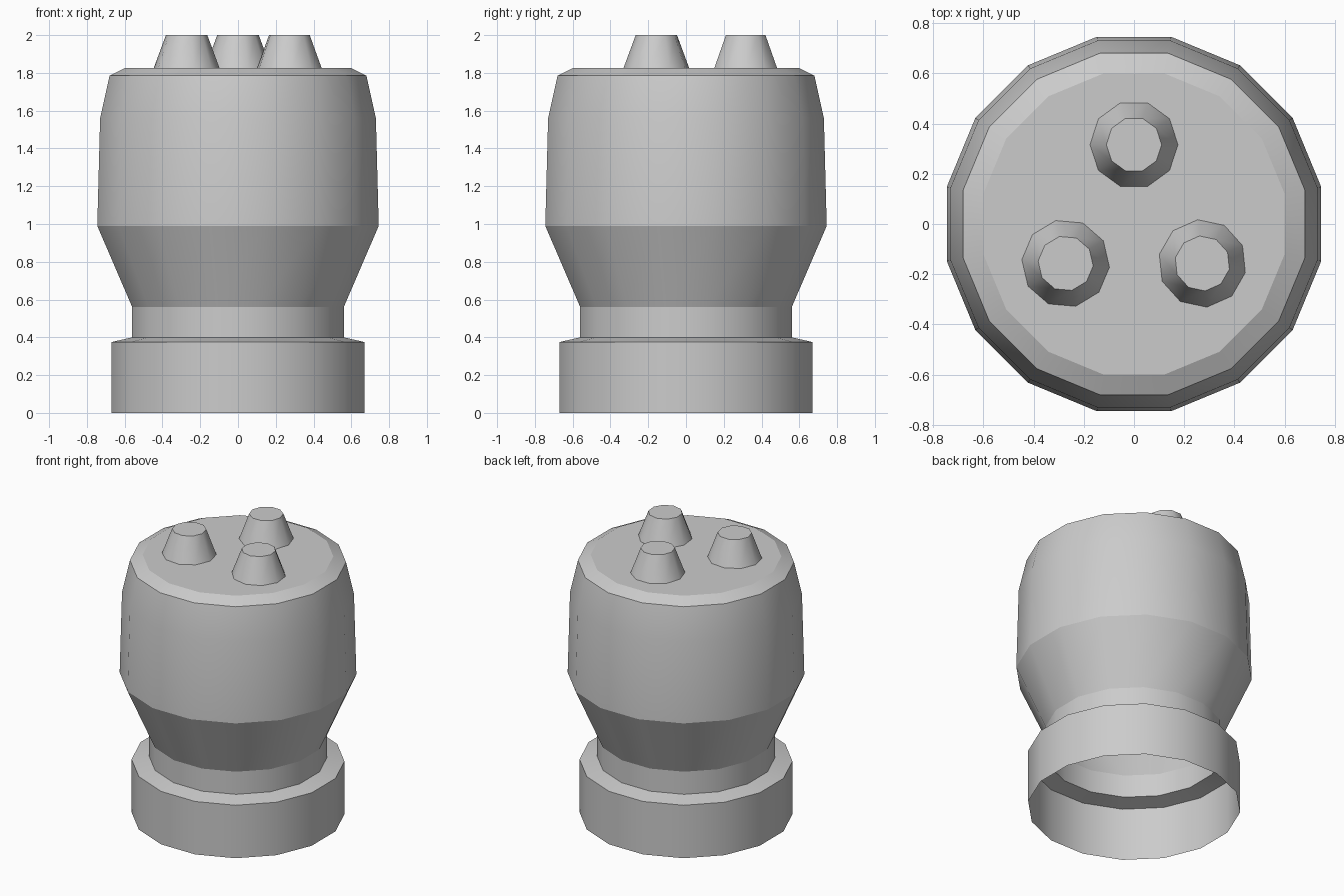
import bpy, bmesh, math

cube = bpy.data.objects.get("Cube")
if cube:
    bpy.data.objects.remove(cube, do_unlink=True)

grey = bpy.data.materials.new("plain_grey")
grey.use_nodes = True
colour = (0.6, 0.6, 0.6, 1)
grey.diffuse_color = colour
grey.node_tree.nodes["Principled BSDF"].inputs["Base Color"].default_value = colour


def lathe(name, profile, sides, turn, smooth, location=(0, 0, 0)):
    """Stack rings of (radius, height), cap the top, leave the bottom open."""
    bm = bmesh.new()
    rings = []
    for r, z in profile:
        angles = [turn + math.tau * i / sides for i in range(sides)]
        rings.append([bm.verts.new((r * math.cos(a), r * math.sin(a), z)) for a in angles])
    for low, high in zip(rings, rings[1:]):
        for i in range(sides):
            j = (i + 1) % sides
            bm.faces.new((low[i], low[j], high[j], high[i]))
    bm.faces.new(rings[-1])
    mesh = bpy.data.meshes.new(name)
    bm.to_mesh(mesh)
    bm.free()
    mesh.materials.append(grey)
    obj = bpy.data.objects.new(name, mesh)
    obj.location = location
    bpy.context.collection.objects.link(obj)
    bpy.ops.object.select_all(action="DESELECT")
    obj.select_set(True)
    bpy.context.view_layer.objects.active = obj
    bpy.ops.object.shade_smooth_by_angle(angle=math.radians(smooth))
    return obj


# Hollow body: base collar, neck, flared shoulder, barrel and chamfered top
SIDES = 16
flat = math.cos(math.pi / SIDES)
widths = [(0.67, 0), (0.67, 0.375), (0.56, 0.40), (0.56, 0.56), (0.745, 0.99),
          (0.73, 1.56), (0.68, 1.785), (0.6, 1.825)]
lathe("body", [(w / flat, z) for w, z in widths], SIDES, math.pi / SIDES, 22.8)

# Three tapered pegs on the top
for name, x, y, turn in (("back_peg", 0, 0.316, 0),
                         ("left_peg", 0.272, -0.157, -12),
                         ("right_peg", -0.272, -0.157, -5)):
    lathe(name, [(0.175, 0), (0.11, 0.175)], 10, math.radians(turn), 40, (x, y, 1.825))
